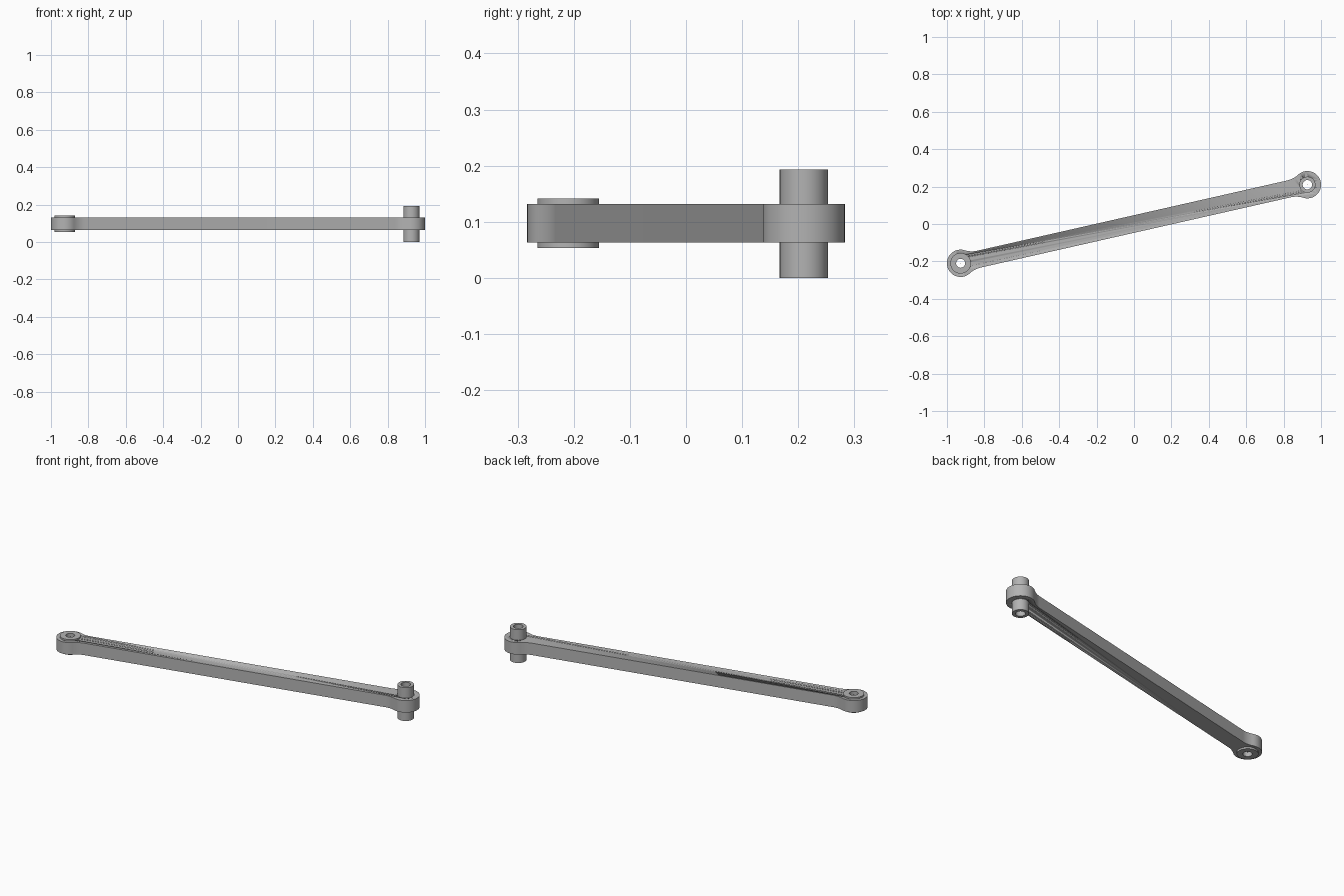
import bpy, bmesh
from math import atan2, cos, sin, pi, radians
from mathutils import Matrix, Vector

if "Cube" in bpy.data.objects:
    bpy.data.objects.remove(bpy.data.objects["Cube"])

END = Vector((0.927, 0.21, 0))      # centre of the right-hand eye
ANGLE = atan2(END.y, END.x)
HALF = END.length
EYE, WIDTH, NECK = 0.073, 0.046, 0.10
Z0, Z1 = 0.063, 0.132

steel = bpy.data.materials.new("grey steel")
steel.use_nodes = True
grey = (0.45, 0.45, 0.45, 1)
steel.diffuse_color = grey
steel.node_tree.nodes["Principled BSDF"].inputs["Base Color"].default_value = grey


def finish(name, bm):
    bmesh.ops.recalc_face_normals(bm, faces=bm.faces)
    mesh = bpy.data.meshes.new(name)
    bm.to_mesh(mesh)
    bm.free()
    mesh.materials.append(steel)
    obj = bpy.data.objects.new(name, mesh)
    bpy.context.collection.objects.link(obj)
    bpy.ops.object.select_all(action='DESELECT')
    obj.select_set(True)
    bpy.context.view_layer.objects.active = obj
    bpy.ops.object.shade_smooth_by_angle(angle=radians(30))
    return obj


def tube(name, centre, outer, inner, z0, z1, sides=64):
    bm = bmesh.new()
    rings = []
    for r, z in ((outer, z0), (outer, z1), (inner, z1), (inner, z0)):
        rings.append([bm.verts.new((centre.x + r * cos(2 * pi * i / sides),
                                    centre.y + r * sin(2 * pi * i / sides), z))
                      for i in range(sides)])
    for k in range(4):
        a, b = rings[k], rings[(k + 1) % 4]
        for i in range(sides):
            j = (i + 1) % sides
            bm.faces.new((a[i], a[j], b[j], b[i]))
    return finish(name, bm)


def quarter():
    """Outline from the bar's upper edge round to the tip of the eye."""
    fillet = (NECK**2 + WIDTH**2 - EYE**2) / (2 * (EYE - WIDTH))
    cx, cy = HALF - NECK, WIDTH + fillet
    turn = atan2(NECK, cy)                      # angle swept by the fillet
    pts = [(cx + fillet * sin(turn * i / 10), cy - fillet * cos(turn * i / 10))
           for i in range(11)]
    start = pi / 2 + turn
    pts += [(HALF + EYE * cos(start * (1 - i / 24)), EYE * sin(start * (1 - i / 24)))
            for i in range(1, 25)]
    return pts


# Link arm: one quarter outline mirrored to both ends and both edges
q = quarter()
right_end = q + [(x, -y) for x, y in reversed(q[:-1])]
outline = right_end + [(-x, -y) for x, y in right_end]
bm = bmesh.new()
base = bm.faces.new([bm.verts.new((x, y, Z0)) for x, y in outline])
top = bmesh.ops.extrude_face_region(bm, geom=[base])["geom"]
bmesh.ops.translate(bm, vec=(0, 0, Z1 - Z0),
                    verts=[v for v in top if isinstance(v, bmesh.types.BMVert)])
bm.transform(Matrix.Rotation(ANGLE, 4, 'Z'))
arm = finish("link_arm", bm)

# Bores through both eyes
for side, centre in (("left", END), ("right", -END)):
    cutter = tube(side + "_bore_cutter", centre, 0.04, 0.001, Z0 - 0.1, Z1 + 0.1)
    cutter.hide_render = True
    cut = arm.modifiers.new(side + " bore", 'BOOLEAN')
    cut.object, cut.solver = cutter, 'EXACT'
    bpy.context.view_layer.objects.active = arm
    bpy.ops.object.modifier_apply(modifier=cut.name)
    bpy.data.objects.remove(cutter)

# Long pin sleeve at one end, short flanged bushing at the other
tube("left_pin_sleeve", END, 0.043, 0.025, 0.0, 0.193)
tube("right_bushing", -END, 0.055, 0.024, 0.053, 0.141)
